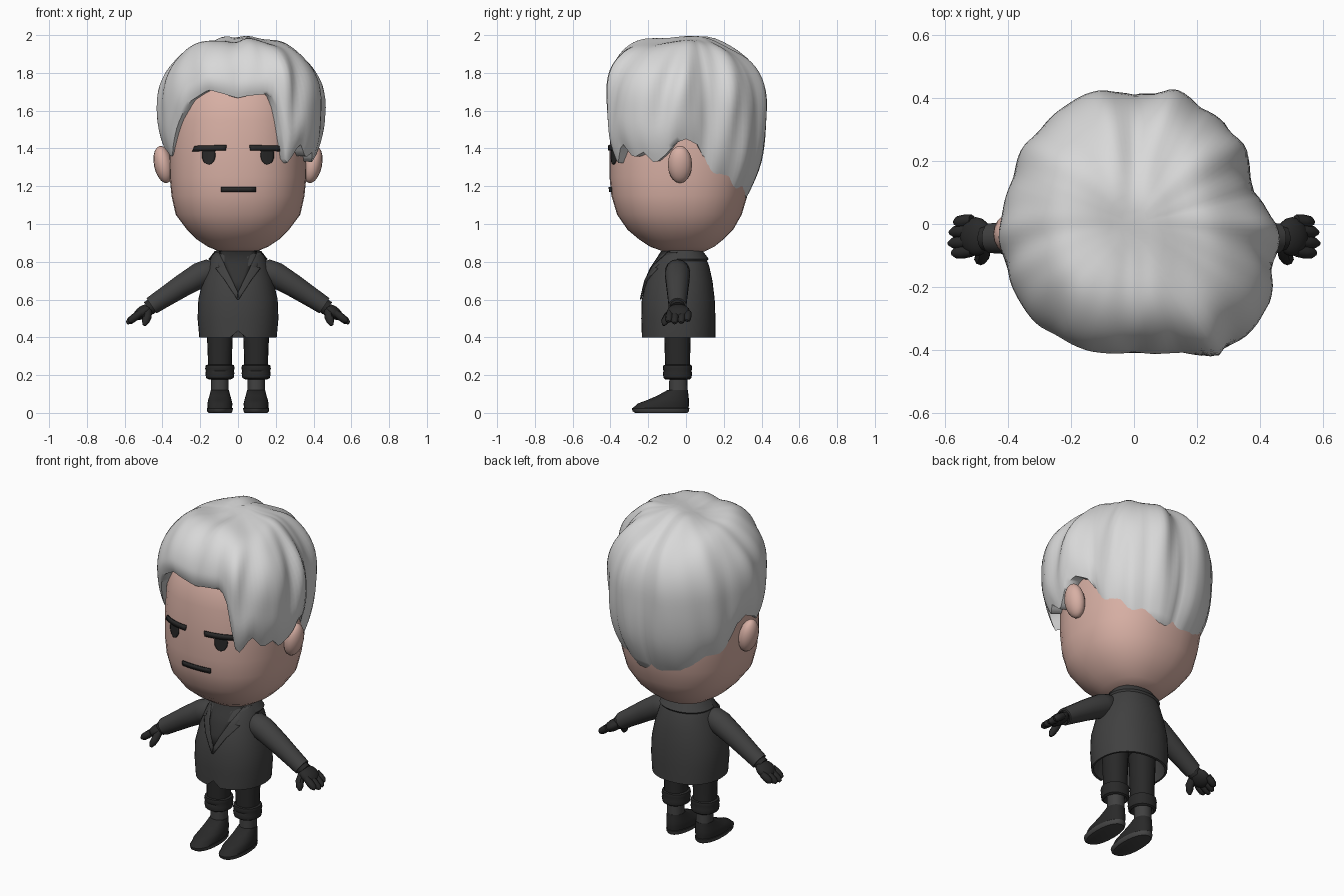
import bpy, bmesh, math
from mathutils import Vector

if "Cube" in bpy.data.objects:
    bpy.data.objects.remove(bpy.data.objects["Cube"])


def material(name, r, g, b):
    m = bpy.data.materials.new(name)
    m.diffuse_color = (r, g, b, 1)
    m.use_nodes = True
    m.node_tree.nodes["Principled BSDF"].inputs["Base Color"].default_value = m.diffuse_color
    return m


SKIN = material("skin", .68, .43, .37)
HAIR = material("silver_hair", .69, .69, .69)
JACKET = material("charcoal_jacket", .052, .052, .052)
SHIRT = material("dark_shirt", .032, .032, .032)
BLACK = material("black_cloth", .022, .022, .022)
SOLE = material("sole_grey", .06, .06, .06)


def finish(name, bm, mat, angle=40):
    bmesh.ops.recalc_face_normals(bm, faces=bm.faces)
    me = bpy.data.meshes.new(name)
    bm.to_mesh(me)
    bm.free()
    me.materials.append(mat)
    me.shade_smooth()
    me.set_sharp_from_angle(angle=math.radians(angle))
    ob = bpy.data.objects.new(name, me)
    bpy.context.collection.objects.link(ob)
    return ob


def skin_rings(bm, rings, caps=True):
    """Join closed rings of points with quads."""
    vs = [[bm.verts.new(p) for p in ring] for ring in rings]
    n = len(vs[0])
    for a, b in zip(vs, vs[1:]):
        for i in range(n):
            bm.faces.new((a[i], a[(i + 1) % n], b[(i + 1) % n], b[i]))
    if caps:
        bm.faces.new(vs[0])
        bm.faces.new(vs[-1])


def oval(z, rx, y0, y1, n, cx, e):
    pts = []
    for k in range(n):
        s, c = math.sin(math.tau * k / n), math.cos(math.tau * k / n)
        x = math.copysign(abs(s) ** (2 / e), s) * rx
        y = -math.copysign(abs(c) ** (2 / e), c) * (y1 - y0) / 2
        pts.append((cx + x, (y0 + y1) / 2 + y, z))
    return pts


def loft(name, rings, mat, n=24, cx=0, e=2.2, angle=40):
    """Stack ovals given as (z, half width, front y, back y)."""
    bm = bmesh.new()
    skin_rings(bm, [oval(*r, n, cx, e) for r in rings])
    return finish(name, bm, mat, angle)


def tube(name, pts, mat, sx, n=14):
    """Sweep circles along (x, y, z, radius) points."""
    P = [Vector((sx * p[0], p[1], p[2])) for p in pts]
    rings = []
    for i, p in enumerate(pts):
        d = (P[min(i + 1, len(P) - 1)] - P[max(i - 1, 0)]).normalized()
        u = d.cross(Vector((0, 1, .01))).normalized()
        v = d.cross(u)
        rings.append([P[i] + p[3] * (u * math.cos(math.tau * k / n) + v * math.sin(math.tau * k / n))
                      for k in range(n)])
    bm = bmesh.new()
    skin_rings(bm, rings)
    return finish(name, bm, mat, 45)


def ball(name, loc, size, mat, rot_y=0):
    bm = bmesh.new()
    bmesh.ops.create_uvsphere(bm, u_segments=16, v_segments=10, radius=1)
    ob = finish(name, bm, mat, 60)
    ob.location, ob.scale, ob.rotation_euler = loc, size, (0, rot_y, 0)
    return ob


def lerp_table(table, x):
    """Linear interpolation of rows keyed by their first value."""
    x = min(max(x, table[0][0]), table[-1][0])
    for a, b in zip(table, table[1:]):
        if x <= b[0]:
            t = (x - a[0]) / (b[0] - a[0])
            return [p + (q - p) * t for p, q in zip(a[1:], b[1:])]


def front_y(rings, x, z, e):
    rx, y0, y1 = lerp_table(rings, z)
    f = (1 - min(1, abs(x) / rx) ** e) ** (1 / e)
    return (y0 + y1) / 2 - (y1 - y0) / 2 * f


def plate(name, rings, e, rows, mat, sx=1, shear=0, off=.003, cols=6):
    """Thin plate hugging the front of a loft; rows are (z, left x, right x)."""
    bm = bmesh.new()
    grid = []
    for z, xl, xr in rows:
        line = []
        for i in range(cols + 1):
            x = xl + (xr - xl) * i / cols
            zz = z + shear * (x - .15)
            line.append(bm.verts.new((sx * x, front_y(rings, x, zz, e) - off, zz)))
        grid.append(line)
    for a, b in zip(grid, grid[1:]):
        for i in range(cols):
            bm.faces.new((a[i], a[i + 1], b[i + 1], b[i]))
    ob = finish(name, bm, mat)
    mod = ob.modifiers.new("thickness", "SOLIDIFY")
    mod.thickness, mod.offset = .009, 0


# Head and face
head = [(.855, .10, -.12, .1), (.88, .16, -.19, .15), (.92, .22, -.25, .2), (.97, .27, -.31, .25),
        (1.05, .33, -.365, .295), (1.15, .352, -.395, .325), (1.25, .362, -.405, .345),
        (1.4, .365, -.405, .36), (1.55, .355, -.395, .35), (1.68, .33, -.37, .33),
        (1.78, .27, -.3, .27), (1.86, .15, -.17, .15)]
loft("head", head, SKIN, 36, e=2.3, angle=60)
loft("neck", [(.78, .09, -.11, .07), (.9, .09, -.11, .07)], SKIN)
plate("mouth", head, 2.3, [(1.169, -.09, .095), (1.196, -.09, .095)], BLACK, off=.006)
eye_rows = [(1.365 + .05 * math.sin(a), .155 - .035 * math.cos(a), .155 + .035 * math.cos(a))
            for a in [math.radians(-88 + 22 * i) for i in range(9)]]
for sx, side in ((1, "right"), (-1, "left")):
    plate("eye_" + side, head, 2.3, eye_rows, BLACK, sx)
    plate("brow_" + side, head, 2.3, [(1.387, .065, .24), (1.416, .06, .228)], BLACK, sx, -.03, .006)
    ball("ear_" + side, (sx * .395, -.032, 1.315), (.05, .064, .1), SKIN, sx * .2)

# Hair: a ridged cap with hem height and radius varying by angle from the front
hem = [(-180, 1.14), (-150, 1.14), (-130, 1.17), (-112, 1.21), (-106, 1.32), (-99, 1.42), (-90, 1.45),
       (-75, 1.4), (-64, 1.35), (-60, 1.38), (-50, 1.52), (-37, 1.65), (-22, 1.71), (0, 1.67),
       (23, 1.69), (28, 1.6), (31, 1.42), (34, 1.31), (37, 1.33), (44, 1.43), (52, 1.35), (60, 1.38),
       (67, 1.32), (76, 1.37), (83, 1.43), (90, 1.45), (99, 1.42), (106, 1.34), (110, 1.22), (140, 1.14),
       (180, 1.14)]
reach = [(-180, .41), (-167, .44), (-137, .43), (-111, .415), (-90, .425), (-62, .435), (-43, .445),
         (-20, .44), (0, .415), (20, .44), (33, .5), (45, .5), (60, .495), (75, .465), (90, .45),
         (105, .4), (120, .41), (137, .44), (150, .425), (164, .445), (180, .41)]
N, T, ZC = 120, 28, 1.6
rings = []
for j in range(1, T + 3):
    t = min(j, T) / T
    ring = []
    for k in range(N):
        deg = -180 + 360 * k / N
        a = math.radians(deg)
        low, R = lerp_table(hem, deg)[0], lerp_table(reach, deg)[0]
        z = 1.985 - (1.985 - low) * (1 - math.cos(t * math.pi / 2))
        p = 2.25 + .9 * max(0, math.cos(a)) ** 2
        if z > ZC:
            r = R * (1 - ((z - ZC) / .385) ** p) ** (1 / p)
        else:
            r = R * (1 - .22 * ((ZC - z) / .46) ** 2.5)
        # locks sweep forward and down, strongest on the right side
        amp = .55 + .45 * math.sin(a) if deg > 0 else .55 * (.4 + .6 * abs(math.sin(a)))
        r *= 1 + math.sin(math.pi * min(1, t * 1.15) * .85) * amp * (
            .026 * math.sin(11 * abs(a) + 5 * t) + .014 * math.sin(19 * abs(a) + 7 * t))
        r *= 1 - .05 * max(0, (t - .82) / .18) ** 2     # rounded hem
        if j > T:      # underside turned in to the head
            r, z = r * (1 - .14 * (j - T)), z + .012 * (j - T - 1)
        x, y = r * math.sin(a), -r * math.cos(a)
        # parting groove and waves over the crown
        up = max(0, 1 - (r / .42) ** 2)
        z += up * (.014 * math.cos(24 * x + 5 * y) - .03 * math.exp(-((x + .01) / .05) ** 2))
        z += .012 * up * math.sin(16 * y + 6 * x) + .01 * up
        ring.append((x, y, z))
    rings.append(ring)
bm = bmesh.new()
skin_rings(bm, rings)
finish("hair", bm, HAIR, 60)

# Jacket with a hollow hem and a small front notch
body = [(.4, .205, -.235, .155), (.5, .214, -.237, .156), (.6, .21, -.234, .152), (.7, .187, -.212, .14),
        (.78, .16, -.178, .122), (.83, .14, -.146, .1), (.86, .115, -.12, .085)]
jacket = loft("jacket", [(.52, .18, -.2, .12), (.4, .195, -.22, .14)] + body, JACKET, 36)
for v in jacket.data.vertices:
    if abs(v.co.x) < .01 and v.co.y < 0 and v.co.z < .41:
        v.co.z += .035
plate("shirt_front", body, 2.2, [(.64, -.002, .002), (.7, -.03, .03), (.76, -.06, .06), (.855, -.1, .1)], SHIRT)
for sx, side in ((1, "right"), (-1, "left")):
    plate("lapel_" + side, body, 2.2, [(.6, .0, .004), (.64, .002, .03), (.7, .03, .068), (.765, .062, .118),
                                       (.772, .065, .098), (.85, .1, .122)], JACKET, sx, off=.006)

# Collar wraps the neck and is open at the front
collar = [(.805, .15, -.15, .112), (.815, .156, -.155, .12), (.858, .122, -.12, .088), (.845, .1, -.1, .07)]
bm = bmesh.new()
skin_rings(bm, [oval(*r, 32, 0, 2.2) for r in collar], False)
bmesh.ops.delete(bm, geom=[v for v in bm.verts if v.co.y < -.07], context="VERTS")
finish("collar", bm, JACKET)

for sx, side in ((1, "right"), (-1, "left")):
    # Sleeve and gloved hand
    tube("sleeve_" + side, [(.12, -.045, .755, .045), (.15, -.045, .75, .065), (.2, -.045, .73, .068),
                            (.3, -.045, .67, .06), (.4, -.045, .605, .052), (.458, -.045, .567, .048),
                            (.458, -.045, .567, .03)], JACKET, sx)
    tube("glove_cuff_" + side, [(.43, -.045, .585, .038), (.475, -.045, .553, .04)], BLACK, sx)
    ball("palm_" + side, (sx * .503, -.04, .534), (.058, .062, .033), BLACK, sx * .6)
    for i, (y, length) in enumerate(((-.086, .9), (-.055, 1.05), (-.02, 1.0), (.012, .8))):
        pts = [(.515 + length * d, y - .1 * d, .53 - .75 * length * d, r)
               for d, r in ((0, .018), (.03, .021), (.056, .019), (.07, .008))]
        tube("finger_%d_%s" % (i + 1, side), pts, BLACK, sx, 8)
    tube("thumb_" + side, [(.475, -.07, .54, .02), (.48, -.098, .508, .023),
                           (.49, -.113, .483, .02), (.497, -.118, .463, .008)], BLACK, sx, 8)

    # Trouser leg, rolled cuff, sock and shoe
    cx = sx * .096
    loft("trouser_leg_" + side, [(.22, .062, -.11, .022), (.3, .064, -.112, .022), (.4, .068, -.115, .025),
                                 (.54, .072, -.12, .03)], BLACK, 20, cx)
    loft("trouser_cuff_" + side, [(.21, .045, -.09, .0), (.178, .06, -.11, .02), (.185, .073, -.119, .029),
                                  (.21, .077, -.123, .033), (.222, .074, -.118, .029), (.235, .078, -.123, .033),
                                  (.252, .075, -.12, .03), (.257, .06, -.105, .018)], BLACK, 20, cx)
    loft("sock_" + side, [(.09, .046, -.09, .01), (.21, .046, -.088, .006)], JACKET, 16, cx)
    shoe = loft("shoe_" + side, [(.0, .06, -.27, .008), (.008, .067, -.282, .015), (.024, .069, -.287, .018),
                                 (.027, .065, -.28, .014), (.05, .066, -.255, .016), (.068, .062, -.205, .016),
                                 (.092, .055, -.15, .013), (.12, .048, -.1, .01)], BLACK, 24, cx)
    shoe.data.materials.append(SOLE)
    for f in shoe.data.polygons:
        f.material_index = int(f.center.z < .025)
